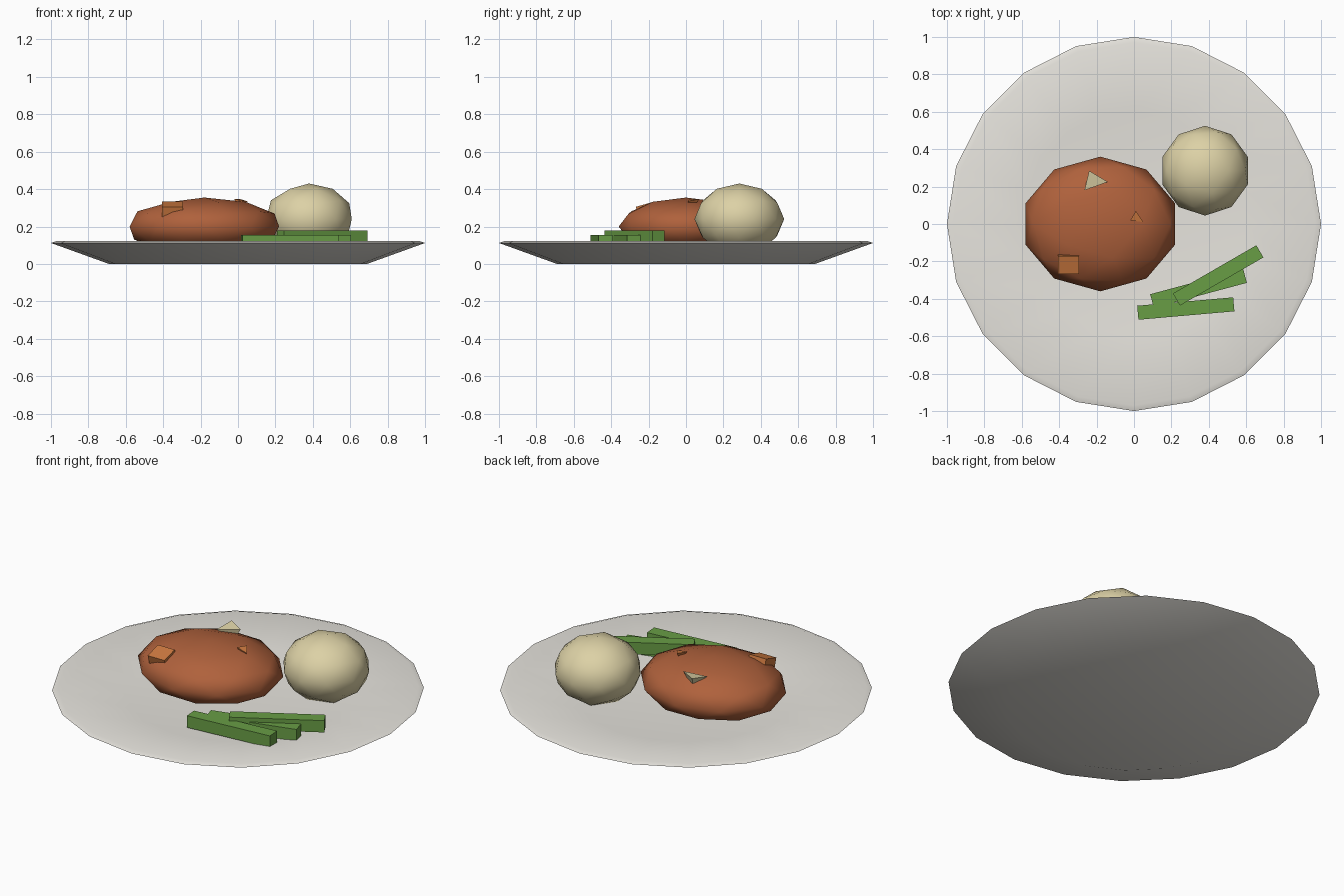
import bpy, bmesh
from math import cos, sin, pi, radians

if "Cube" in bpy.data.objects:
    bpy.data.objects.remove(bpy.data.objects["Cube"])


def material(name, color):
    m = bpy.data.materials.new(name)
    m.diffuse_color = (*color, 1)
    m.use_nodes = True
    m.node_tree.nodes["Principled BSDF"].inputs["Base Color"].default_value = m.diffuse_color
    return m


china = material("china", (0.80, 0.78, 0.73))
brown = material("roast_brown", (0.43, 0.12, 0.045))
cream = material("cream", (0.72, 0.64, 0.38))
green = material("green", (0.14, 0.34, 0.06))
orange = material("orange", (0.60, 0.19, 0.05))


def finish(name, bm, mat, smooth_angle=None):
    bmesh.ops.recalc_face_normals(bm, faces=bm.faces)
    me = bpy.data.meshes.new(name)
    bm.to_mesh(me)
    bm.free()
    me.materials.append(mat)
    ob = bpy.data.objects.new(name, me)
    bpy.context.collection.objects.link(ob)
    if smooth_angle:
        bpy.ops.object.select_all(action='DESELECT')
        ob.select_set(True)
        bpy.context.view_layer.objects.active = ob
        bpy.ops.object.shade_smooth_by_angle(angle=radians(smooth_angle))
    return ob


def lathe(name, profile, sides, mat):
    bm = bmesh.new()
    rings = [[bm.verts.new((r * cos(2 * pi * i / sides), r * sin(2 * pi * i / sides), z))
              for i in range(sides)] for r, z in profile]
    for a, b in zip(rings, rings[1:]):
        for i in range(sides):
            j = (i + 1) % sides
            bm.faces.new((a[i], a[j], b[j], b[i]))
    bm.faces.new(rings[0])
    bm.faces.new(rings[-1])
    return finish(name, bm, mat, 40)


def blob(name, center, radii, mat):
    bm = bmesh.new()
    bmesh.ops.create_icosphere(bm, subdivisions=2, radius=1)
    bmesh.ops.scale(bm, vec=radii, verts=bm.verts)
    bmesh.ops.translate(bm, vec=center, verts=bm.verts)
    return finish(name, bm, mat, 60)


def box(name, center, size, rotation, mat):
    bm = bmesh.new()
    bmesh.ops.create_cube(bm, size=1)
    bmesh.ops.scale(bm, vec=size, verts=bm.verts)
    ob = finish(name, bm, mat)
    ob.location = center
    ob.rotation_euler = [radians(a) for a in rotation]
    return ob


def shard(name, points, mat):
    bm = bmesh.new()
    for p in points:
        bm.verts.new(p)
    bmesh.ops.convex_hull(bm, input=bm.verts)
    return finish(name, bm, mat)


# Plate: flat foot, flared underside, thin lip and shallow well
lathe("plate", [(0.69, 0), (1.0, 0.112), (0.97, 0.122), (0.6, 0.08)], 20, china)

# Main foods
blob("roast", (-0.18, 0, 0.2), (0.42, 0.36, 0.155), brown)
blob("potato_mound", (0.38, 0.285, 0.24), (0.24, 0.24, 0.19), cream)

# Green beans: x, y, z, turn
for i, (x, y, z, turn) in enumerate([(0.277, -0.452, 0.121, 5),
                                     (0.345, -0.345, 0.119, 15),
                                     (0.45, -0.275, 0.143, 30)]):
    box(f"bean_{i + 1}", (x, y, z), (0.515, 0.075, 0.07), (0, 0, turn), green)

# Garnish pieces sitting on the roast
box("carrot_cube", (-0.35, -0.21, 0.283), (0.11, 0.1, 0.075), (16, 0, 0), orange)
shard("cream_chip", [(-0.24, 0.285, 0.347), (-0.14, 0.225, 0.342),
                     (-0.265, 0.18, 0.327), (-0.2, 0.22, 0.25)], cream)
shard("carrot_chip", [(0.01, 0.07, 0.347), (0.05, 0.01, 0.335),
                      (-0.02, 0.02, 0.347), (0.01, 0.03, 0.28)], orange)
